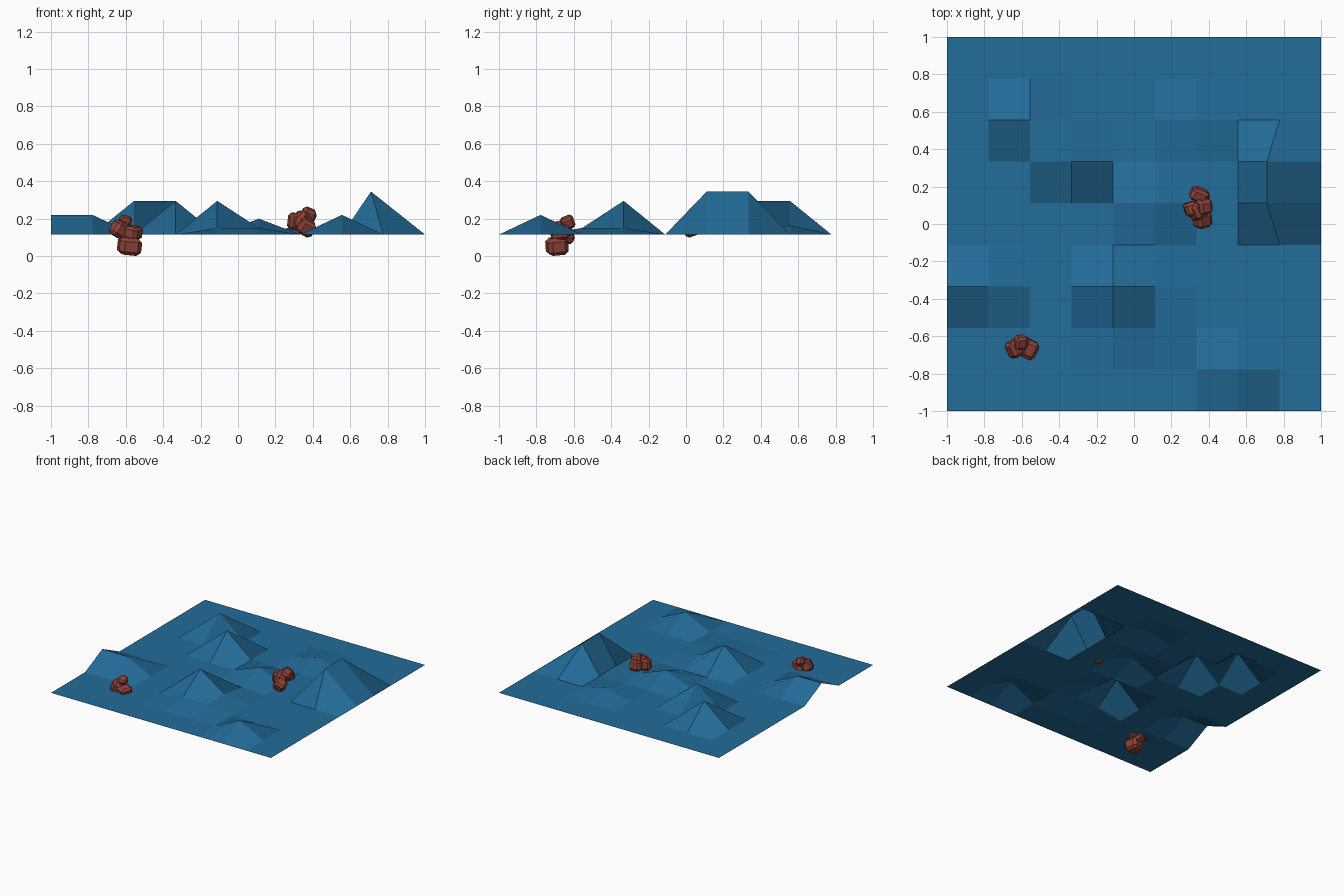
import bpy, bmesh, random
from mathutils import Vector, Matrix, Euler

if "Cube" in bpy.data.objects:
    bpy.data.objects.remove(bpy.data.objects["Cube"])

random.seed(4)
BASE = 0.115


def material(name, color):
    m = bpy.data.materials.new(name)
    m.diffuse_color = (*color, 1)
    m.use_nodes = True
    m.node_tree.nodes["Principled BSDF"].inputs["Base Color"].default_value = m.diffuse_color
    return m


def finish(bm, name, mat):
    me = bpy.data.meshes.new(name)
    bm.to_mesh(me)
    bm.free()
    me.materials.append(mat)
    ob = bpy.data.objects.new(name, me)
    bpy.context.collection.objects.link(ob)
    return ob


blue = material("water_blue", (0.017, 0.15, 0.32))
red = material("rock_red", (0.27, 0.055, 0.04))

# wavy surface: 9 x 9 grid, raised grid points keyed by (column, row)
peaks = {
    (0, 3): 0.22, (1, 3): 0.22,
    (2, 7): 0.295, (3, 6): 0.295, (4, 3): 0.295,
    (4, 2): 0.15, (5, 2): 0.15, (5, 3): 0.15,
    (5, 5): 0.20, (6, 7): 0.165, (7, 1): 0.22,
    (8, 5): 0.345, (8, 6): 0.345,
}
bm = bmesh.new()
bmesh.ops.create_grid(bm, x_segments=9, y_segments=9, size=1)
for v in bm.verts:
    key = (round((v.co.x + 1) * 4.5), round((v.co.y + 1) * 4.5))
    v.co.z = peaks.get(key, BASE)
    if key in ((8, 5), (8, 6)):
        v.co.x = 0.711  # tall ridge leans inward
finish(bm, "wavy_surface", blue)


# chamfered boulders, tilted and clumped together
def rock_cluster(name, stones):
    bm = bmesh.new()
    for pos, size, turn in stones:
        part = bmesh.new()
        bmesh.ops.create_cube(part, size=1)
        bmesh.ops.bevel(part, geom=part.edges[:], offset=0.2, segments=1,
                        affect='EDGES')
        bmesh.ops.transform(
            part, verts=part.verts,
            matrix=Matrix.LocRotScale(Vector(pos), Euler(turn), Vector(size)))
        tmp = bpy.data.meshes.new("tmp")
        part.to_mesh(tmp)
        part.free()
        bm.from_mesh(tmp)
        bpy.data.meshes.remove(tmp)
    finish(bm, name, red)


rock_cluster("front_rocks", [
    ((-0.58, -0.69, 0.053), (0.12, 0.11, 0.092), (0.1, 0.1, 0.2)),
    ((-0.56, -0.67, 0.125), (0.08, 0.10, 0.07), (0.1, 0.2, -0.45)),
    ((-0.635, -0.665, 0.142), (0.08, 0.09, 0.085), (0.2, 0.5, 0.55)),
    ((-0.605, -0.632, 0.18), (0.065, 0.07, 0.065), (0.4, 0.3, 0.1)),
    ((-0.59, -0.64, 0.11), (0.07, 0.07, 0.09), (0.2, -0.3, 0.3)),
])
rock_cluster("centre_rocks", [
    ((0.35, 0.155, 0.19), (0.10, 0.07, 0.08), (0.3, 0.2, -0.4)),
    ((0.305, 0.08, 0.185), (0.07, 0.075, 0.09), (0.1, 0.1, 0.3)),
    ((0.375, 0.095, 0.215), (0.075, 0.08, 0.08), (0.3, 0.4, 0.2)),
    ((0.365, 0.025, 0.155), (0.09, 0.085, 0.085), (0.4, 0.5, 0.3)),
    ((0.34, 0.07, 0.19), (0.08, 0.09, 0.09), (0.2, 0.6, 0.6)),
])
